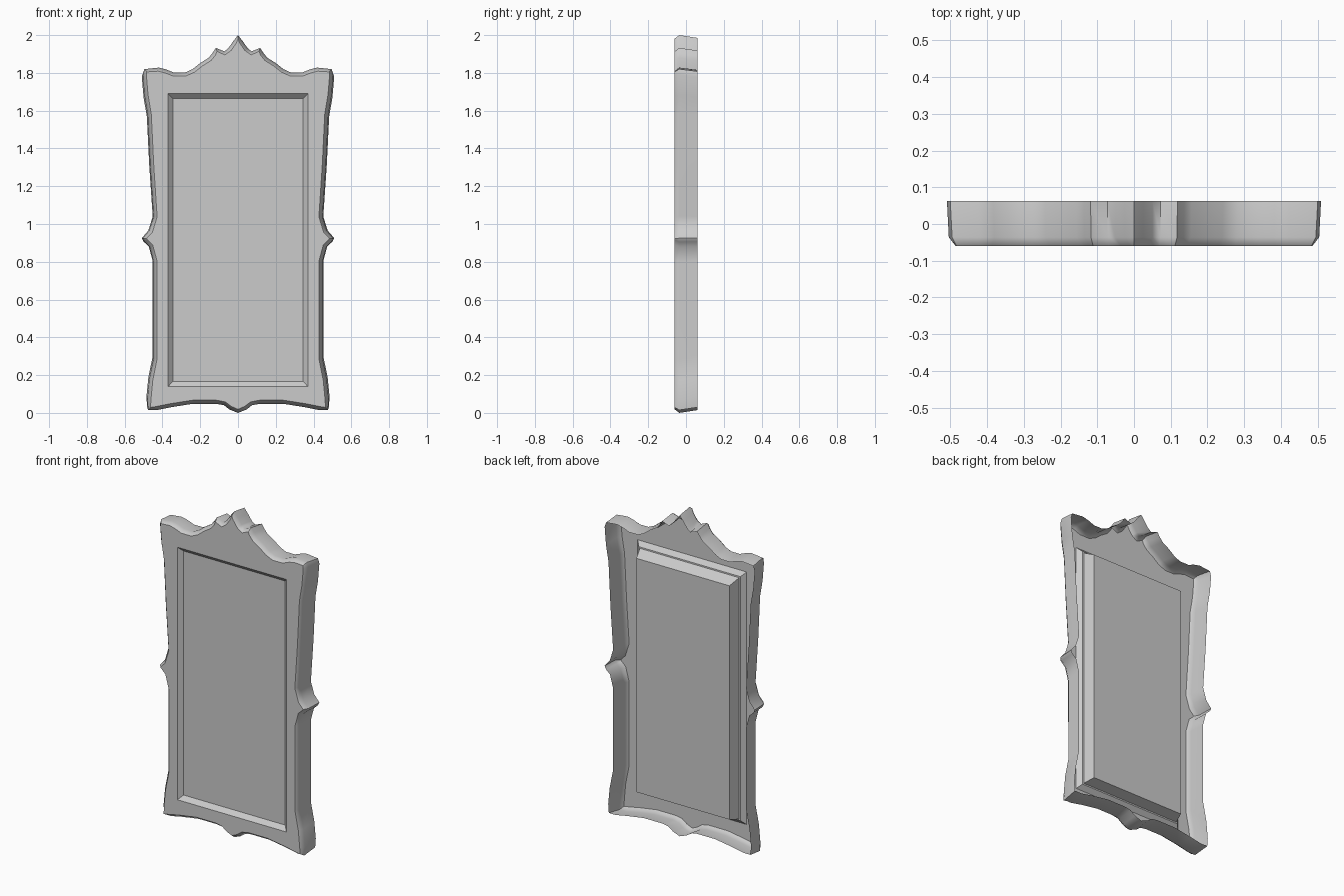
import bpy, bmesh
from mathutils import Vector

if "Cube" in bpy.data.objects:
    bpy.data.objects.remove(bpy.data.objects["Cube"])

# right half of the ornate outline, crest tip down to the bottom tip (x, z)
HALF = [(0, 2.0), (.025, 1.968), (.05, 1.932), (.072, 1.914), (.117, 1.932),
        (.135, 1.905), (.155, 1.88), (.20, 1.852), (.24, 1.82), (.28, 1.802),
        (.34, 1.802), (.38, 1.818), (.42, 1.828), (.495, 1.82), (.504, 1.79),
        (.495, 1.68), (.478, 1.58), (.465, 1.31), (.447, 1.04), (.47, .965),
        (.504, .925), (.495, .905), (.468, .88), (.447, .80), (.447, .29),
        (.47, .175), (.48, .07), (.476, .015), (.43, .015), (.355, .03),
        (.24, .048), (.115, .048), (.075, .041), (.045, .018), (0, 0)]
OUTLINE = [Vector(p) for p in HALF + [(-x, z) for x, z in HALF[-2:0:-1]]]


def inset(pts, d):
    """Move a clockwise outline inward along its corner normals."""
    out = []
    for i, p in enumerate(pts):
        a = (p - pts[i - 1]).normalized()
        b = (pts[(i + 1) % len(pts)] - p).normalized()
        t = (a + b).normalized()
        out.append(p + Vector((t.y, -t.x)) * d)
    return out


def rect(hx, z0, z1):
    return [Vector(p) for p in ((-hx, z1), (hx, z1), (hx, z0), (-hx, z0))]


def ring(bm, pts, y):
    return [bm.verts.new((p.x, y, p.y)) for p in pts]


def bridge(bm, a, b):
    n = len(a)
    for i in range(n):
        bm.faces.new((a[i], a[(i + 1) % n], b[(i + 1) % n], b[i]))


def loop_edges(bm, r):
    return [bm.edges.get((r[i - 1], r[i])) for i in range(len(r))]


def finish(bm, name, angle):
    bmesh.ops.recalc_face_normals(bm, faces=bm.faces)
    bm.normal_update()
    front = min(bm.faces, key=lambda f: f.calc_center_median().y)
    if front.normal.y > 0:
        bmesh.ops.reverse_faces(bm, faces=bm.faces)
    me = bpy.data.meshes.new(name)
    bm.to_mesh(me)
    bm.free()
    ob = bpy.data.objects.new(name, me)
    bpy.context.collection.objects.link(ob)
    bpy.ops.object.select_all(action='DESELECT')
    ob.select_set(True)
    bpy.context.view_layer.objects.active = ob
    bpy.ops.object.shade_smooth_by_angle(angle=angle, keep_sharp_edges=True)
    return ob


# frame: hollow-backed shell with side wall, chamfer, face and sloped inner lip
bm = bmesh.new()
back = ring(bm, [Vector((p.x * 1.01, 1 + (p.y - 1) * .985)) for p in OUTLINE], .062)
edge = ring(bm, OUTLINE, -.036)
face = ring(bm, inset(OUTLINE, .019), -.06)
opening = ring(bm, rect(.37, .14, 1.69), -.06)
lip = ring(bm, rect(.345, .166, 1.664), -.035)
bridge(bm, back, edge)
bridge(bm, edge, face)
bridge(bm, opening, lip)
bmesh.ops.triangle_fill(bm, use_beauty=True, normal=(0, -1, 0),
                        edges=loop_edges(bm, face) + loop_edges(bm, opening))
# crisp opening and mitred lip corners
for v in opening:
    for e in v.link_edges:
        if e.other_vert(v) in opening + lip:
            e.smooth = False
frame = finish(bm, "frame", .9)
# keep the broad front face shading flat
wn = frame.modifiers.new("flat_face", 'WEIGHTED_NORMAL')
wn.keep_sharp = True
wn.weight = 90

# mirror panel: flat front, narrow rebate, then a tapered back
bm = bmesh.new()
front = ring(bm, rect(.345, .166, 1.664), -.035)
step = ring(bm, rect(.337, .174, 1.656), -.034)
rear = ring(bm, rect(.316, .190, 1.625), .030)
bridge(bm, front, step)
bridge(bm, step, rear)
bm.faces.new(front)
bm.faces.new(rear)
finish(bm, "mirror_panel", .1)
